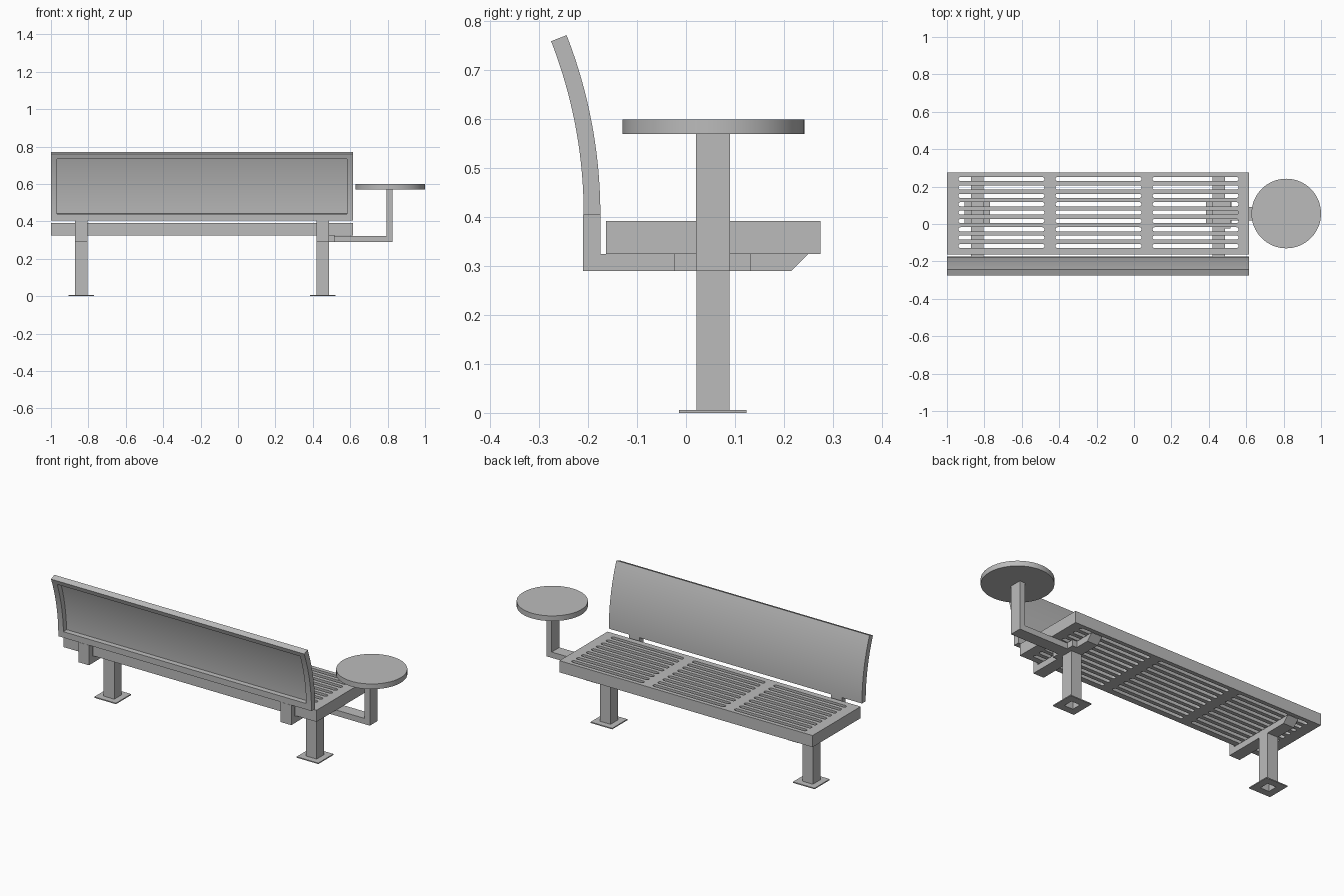
import bpy, bmesh, math
from mathutils import Vector

if "Cube" in bpy.data.objects:
    bpy.data.objects.remove(bpy.data.objects["Cube"])

# Single painted metal colour
metal = bpy.data.materials.new("grey_metal")
metal.use_nodes = True
grey = (0.5, 0.5, 0.5, 1)
metal.diffuse_color = grey
metal.node_tree.nodes["Principled BSDF"].inputs["Base Color"].default_value = grey


def finish(name, bm):
    bmesh.ops.recalc_face_normals(bm, faces=bm.faces)
    mesh = bpy.data.meshes.new(name)
    bm.to_mesh(mesh)
    bm.free()
    mesh.materials.append(metal)
    obj = bpy.data.objects.new(name, mesh)
    bpy.context.collection.objects.link(obj)
    return obj


def add_prism(bm, outline, axis, start, end):
    """Extrude a 2D outline along an axis (0 = x, 1 = y, 2 = z)."""
    def point(p, d):
        v = list(p)
        v.insert(axis, d)
        return Vector(v)
    face = bm.faces.new([bm.verts.new(point(p, start)) for p in outline])
    out = bmesh.ops.extrude_face_region(bm, geom=[face])
    moved = [g for g in out["geom"] if isinstance(g, bmesh.types.BMVert)]
    shift = Vector()
    shift[axis] = end - start
    bmesh.ops.translate(bm, verts=moved, vec=shift)


def prism(name, outline, axis, start, end):
    bm = bmesh.new()
    add_prism(bm, outline, axis, start, end)
    return finish(name, bm)


def rect(x0, x1, y0, y1):
    return [(x0, y0), (x1, y0), (x1, y1), (x0, y1)]


def square(cx, cy, half):
    return rect(cx - half, cx + half, cy - half, cy + half)


def activate(obj):
    bpy.ops.object.select_all(action="DESELECT")
    obj.select_set(True)
    bpy.context.view_layer.objects.active = obj


def cut(obj, cutter):
    mod = obj.modifiers.new("cut", "BOOLEAN")
    mod.operation = "DIFFERENCE"
    mod.solver = "EXACT"
    mod.object = cutter
    activate(obj)
    bpy.ops.object.modifier_apply(modifier=mod.name)
    bpy.data.objects.remove(cutter)


def smooth(obj):
    activate(obj)
    bpy.ops.object.shade_smooth_by_angle(angle=math.radians(30))


LEFT, RIGHT = -1.0, 0.615
POST_Y = 0.055

# Seat slab with three groups of rounded slots
seat = prism("seat", rect(LEFT, RIGHT, -0.163, 0.275), 2, 0.325, 0.392)
slots = bmesh.new()
radius, straight = 0.011, 0.219
for group in (-0.709, -0.19, 0.329):
    for row in range(9):
        y = 0.24 - row * 0.0447
        outline = []
        for side in (1, -1):
            for i in range(9):
                a = -math.pi / 2 + math.pi * i / 8
                outline.append((group + side * (straight + radius * math.cos(a)),
                                y + side * radius * math.sin(a)))
        add_prism(slots, outline, 2, 0.3, 0.42)
cut(seat, finish("slot_cutter", slots))
smooth(seat)


# Curved backrest, hollowed from behind to a thin sheet with a rim
def arc_profile(r0, r1, a0, a1, steps=20):
    angles = [math.radians(a0 + (a1 - a0) * i / steps) for i in range(steps + 1)]
    def arc(r, seq):
        return [(-1.185 + r * math.cos(a), 0.405 + r * math.sin(a)) for a in seq]
    return arc(r0, angles) + arc(r1, angles[::-1])


backrest = prism("backrest", arc_profile(0.976, 1.01, 0, 21.3), 0, LEFT, RIGHT)
hollow = prism("hollow_cutter", arc_profile(0.95, 1.005, 2.05, 19.7), 0,
               LEFT + 0.033, RIGHT - 0.033)
cut(backrest, hollow)
smooth(backrest)

# Two open tube legs with base plates and bent support arms
bracket = [(-0.21, 0.405), (-0.21, 0.29), (0.215, 0.29), (0.25, 0.325),
           (-0.175, 0.325), (-0.175, 0.405)]
for side, x in (("right", -0.838), ("left", 0.453)):
    leg = prism(side + "_leg", square(x, POST_Y, 0.034), 2, 0.006, 0.29)
    cut(leg, prism("tube_cutter", square(x, POST_Y, 0.028), 2, -0.1, 0.285))
    plate = prism(side + "_base_plate", square(x, POST_Y, 0.069), 2, 0, 0.006)
    cut(plate, prism("plate_cutter", square(x, POST_Y, 0.028), 2, -0.1, 0.1))
    prism(side + "_support_arm", bracket, 0, x - 0.034, x + 0.034)

# Side table on a cranked arm with a mounting plate
crank = [(0.487, 0.29), (0.827, 0.29), (0.827, 0.57), (0.794, 0.57),
         (0.794, 0.323), (0.487, 0.323)]
prism("table_arm", crank, 1, POST_Y - 0.035, POST_Y + 0.035)
prism("table_mount", rect(0.487, 0.515, -0.023, 0.132), 2, 0.29, 0.325)
disc = [(0.814 + 0.186 * math.cos(math.tau * i / 64),
         0.056 + 0.186 * math.sin(math.tau * i / 64)) for i in range(64)]
smooth(prism("table_top", disc, 2, 0.57, 0.6))
